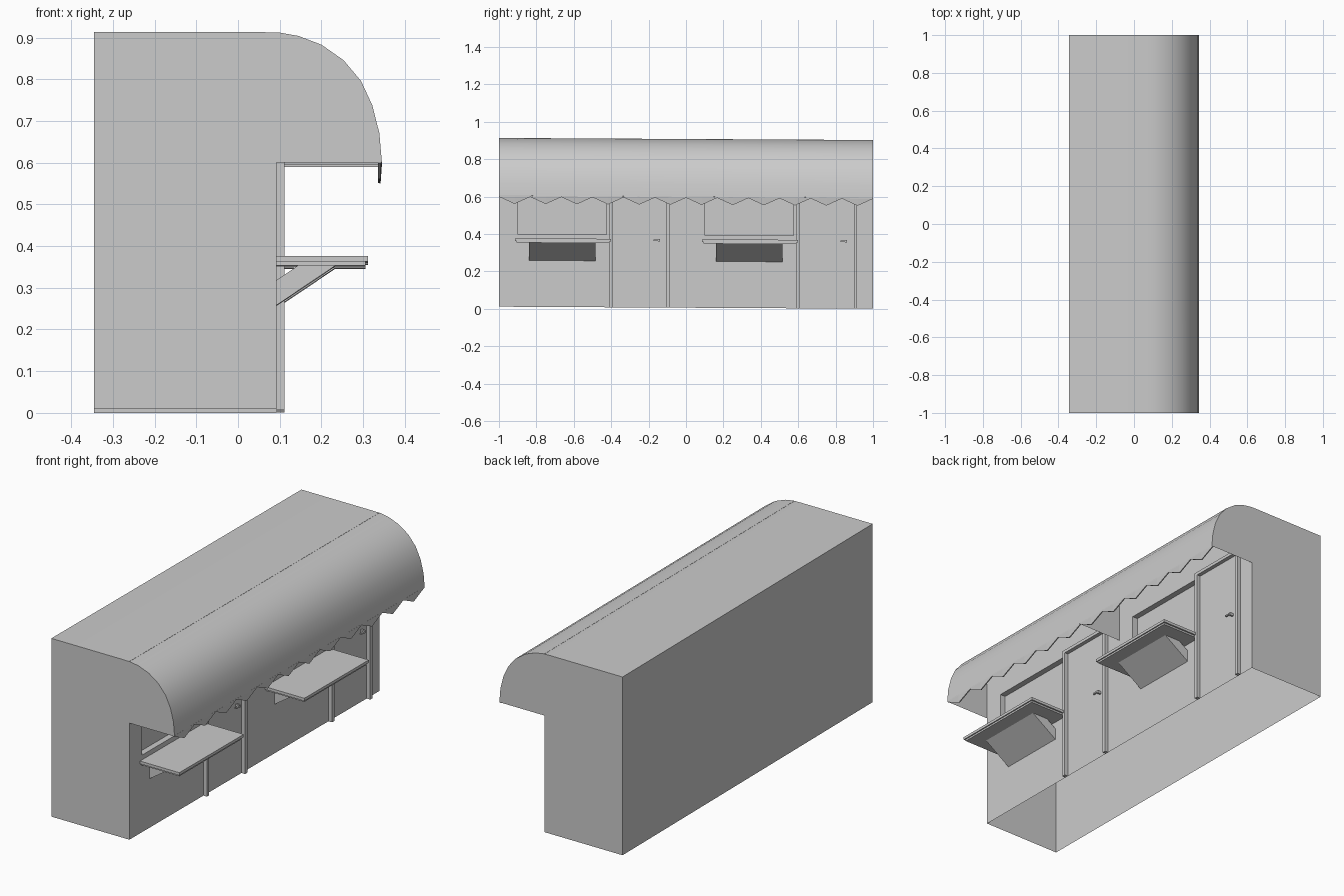
import bpy, bmesh, math
from mathutils import Vector

if "Cube" in bpy.data.objects:
    bpy.data.objects.remove(bpy.data.objects["Cube"])

WALL = 0.092          # x of the shop front
ROOF = 0.902


def make(name, verts, faces, smooth=False, thick=0.0):
    me = bpy.data.meshes.new(name)
    me.from_pydata(verts, [], faces)
    bm = bmesh.new()
    bm.from_mesh(me)
    bmesh.ops.remove_doubles(bm, verts=bm.verts, dist=1e-5)
    if thick:
        bmesh.ops.recalc_face_normals(bm, faces=bm.faces)
        bmesh.ops.solidify(bm, geom=bm.faces[:], thickness=thick)
    bmesh.ops.recalc_face_normals(bm, faces=bm.faces)
    bm.to_mesh(me)
    bm.free()
    ob = bpy.data.objects.new(name, me)
    bpy.context.collection.objects.link(ob)
    if smooth:
        bpy.ops.object.select_all(action='DESELECT')
        bpy.context.view_layer.objects.active = ob
        ob.select_set(True)
        bpy.ops.object.shade_smooth_by_angle(angle=math.radians(35))
    return ob


def prism(name, profile, y0, y1, caps=True, closed=True, smooth=False):
    """Extrude an x-z profile along y."""
    n = len(profile)
    verts = [(x, y, z) for y in (y0, y1) for x, z in profile]
    faces = [(i, (i + 1) % n, n + (i + 1) % n, n + i) for i in range(n if closed else n - 1)]
    if caps:
        faces += [tuple(range(n)), tuple(range(n, 2 * n))]
    return make(name, verts, faces, smooth)


def box(name, x0, x1, y0, y1, z0, z1):
    return prism(name, [(x0, z0), (x1, z0), (x1, z1), (x0, z1)], y0, y1)


# Hollow shell: back, flat roof and curved awning, open underneath
arc = [(0.345, 0.59), (0.339, 0.66), (0.322, 0.727), (0.295, 0.785), (0.253, 0.835),
       (0.2, 0.872), (0.145, 0.893), (0.1, 0.901), (0.06, ROOF)]
prism("roof_shell", arc + [(-0.345, ROOF), (-0.345, 0)], -1, 1,
      caps=False, closed=False, smooth=True)

# End walls and the divider under the middle of the awning
end = arc + [(-0.345, ROOF), (-0.345, 0), (WALL, 0), (WALL, 0.59)]
for y, side in ((-1, "left"), (1, "right")):
    make(side + "_end_wall", [(x, y, z) for x, z in end], [tuple(range(len(end)))])
div = arc[:-1] + [(WALL, 0.901), (WALL, 0.59)]
make("awning_divider", [(x, 0, z) for x, z in div], [tuple(range(len(div)))])

# Zigzag valance along the awning edge
n = 24
verts, faces = [], []
for i in range(n + 1):
    y = -1 + 2 * i / n
    verts += [(0.345, y, 0.594), (0.342, y, 0.55 if i % 2 else 0.588)]
    if i:
        faces.append((2 * i - 2, 2 * i, 2 * i + 1, 2 * i - 1))
make("valance", verts, faces, thick=0.006)

# Shop front with window openings
ys = [-1, -0.9, -0.425, 0, 0.1, 0.575, 1]
zs = [0, 0.39, 0.68, ROOF]
verts = [(WALL, y, z) for y in ys for z in zs]
faces = [(i * 4 + j, i * 4 + 4 + j, i * 4 + 5 + j, i * 4 + 1 + j)
         for i in range(6) for j in range(3) if not (j == 1 and i in (1, 4))]
make("shop_front", verts, faces)

# Two identical stalls
for k, s in enumerate((0, 1), 1):
    tag = f"_{k}"
    # Window recess
    y0, y1, z0, z1, xi = s - 0.9, s - 0.425, 0.39, 0.68, WALL - 0.03
    rv = [(x, y, z) for x in (WALL, xi) for y, z in ((y0, z0), (y1, z0), (y1, z1), (y0, z1))]
    make("window_recess" + tag, rv,
         [(i, (i + 1) % 4, 4 + (i + 1) % 4, 4 + i) for i in range(4)] + [(4, 5, 6, 7)])
    # Counter board with a narrower underside
    box("counter_top" + tag, WALL, 0.312, s - 0.915, s - 0.4, 0.352, 0.366)
    box("counter_lip" + tag, WALL, 0.306, s - 0.907, s - 0.408, 0.343, 0.352)
    # Slanted counter support
    prism("counter_bracket" + tag, [(WALL, 0.248), (0.235, 0.344), (0.145, 0.344), (WALL, 0.308)],
          s - 0.84, s - 0.485)
    # Door frame
    for side, y in (("left", -0.408), ("right", -0.103)):
        box(f"door_post_{side}" + tag, WALL, 0.112, s + y, s + y + 0.018, 0, 0.70)
    box("door_header" + tag, WALL, 0.112, s - 0.39, s - 0.103, 0.684, 0.70)
    # Door handle: stem and lever
    box("handle_stem" + tag, WALL, 0.112, s - 0.15, s - 0.14, 0.352, 0.366)
    box("handle_lever" + tag, 0.106, 0.114, s - 0.175, s - 0.145, 0.356, 0.363)

# The whole row leans very slightly downwards towards +y
for ob in bpy.context.collection.objects:
    for v in ob.data.vertices:
        v.co.z += 0.0055 * (1 - v.co.y)
